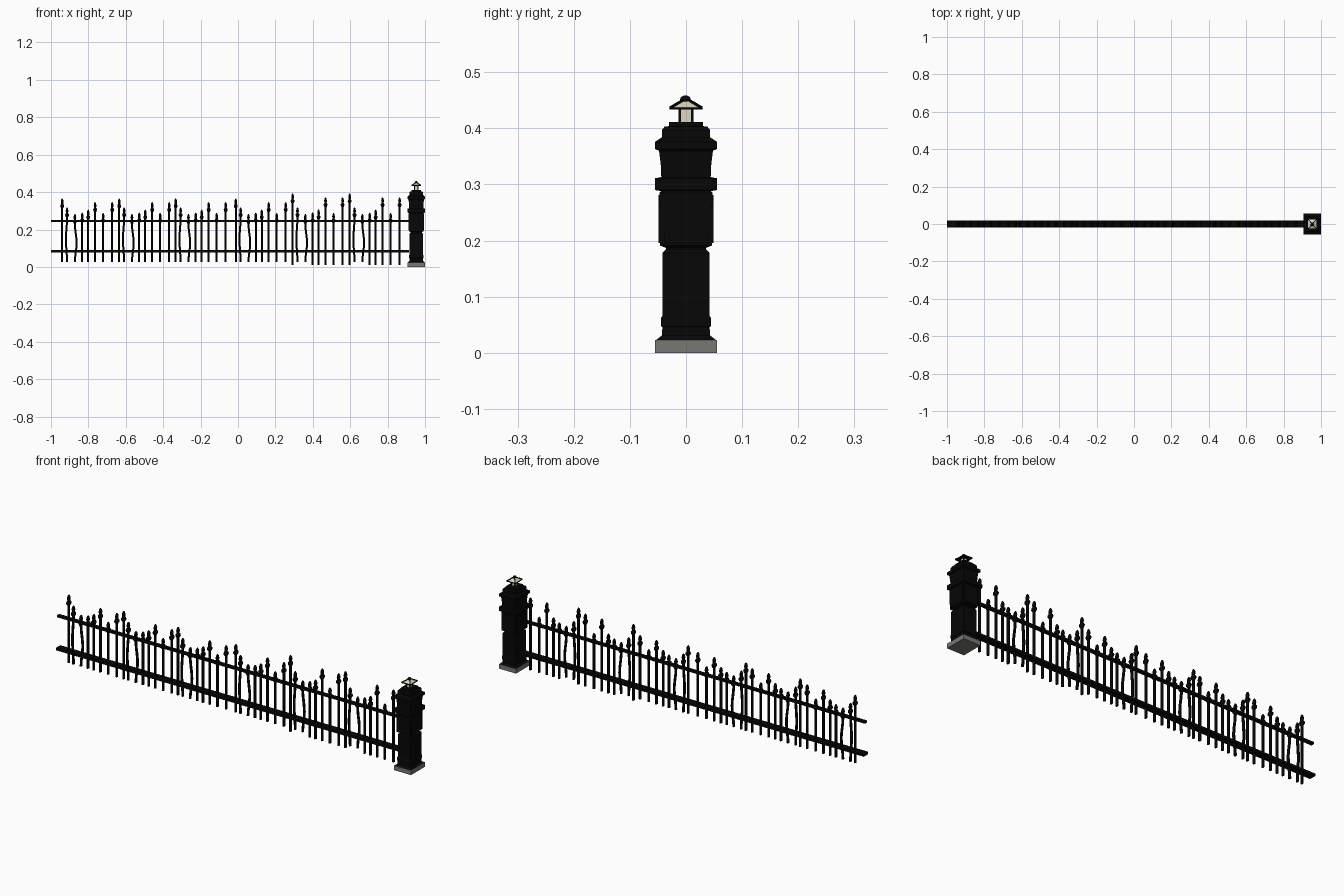
import bpy, bmesh, math
from mathutils import Vector

if "Cube" in bpy.data.objects:
    bpy.data.objects.remove(bpy.data.objects["Cube"])


def material(name, r, g, b):
    m = bpy.data.materials.new(name)
    m.diffuse_color = (r, g, b, 1)
    m.use_nodes = True
    m.node_tree.nodes["Principled BSDF"].inputs["Base Color"].default_value = m.diffuse_color
    return m


BLACK = material("black_iron", 0.002, 0.002, 0.002)
STONE = material("grey_stone", 0.19, 0.185, 0.17)
CREAM = material("cream_glass", 0.72, 0.67, 0.56)


def finish(bm, name, mat, smooth=False):
    bmesh.ops.recalc_face_normals(bm, faces=bm.faces[:])
    me = bpy.data.meshes.new(name)
    bm.to_mesh(me)
    bm.free()
    me.materials.append(mat)
    ob = bpy.data.objects.new(name, me)
    bpy.context.collection.objects.link(ob)
    if smooth:
        bpy.ops.object.select_all(action='DESELECT')
        ob.select_set(True)
        bpy.context.view_layer.objects.active = ob
        bpy.ops.object.shade_smooth_by_angle(angle=math.radians(40))
    return ob


def skin(bm, rings):
    """Bridge a stack of equal rings and cap both ends."""
    rings = [[bm.verts.new(p) for p in r] for r in rings]
    n = len(rings[0])
    for a, b in zip(rings, rings[1:]):
        for i in range(n):
            j = (i + 1) % n
            bm.faces.new((a[i], a[j], b[j], b[i]))
    bm.faces.new(rings[0][::-1])
    bm.faces.new(rings[-1])


def box(name, mat, x0, x1, y0, y1, z0, z1):
    bm = bmesh.new()
    skin(bm, [[(x0, y0, z), (x1, y0, z), (x1, y1, z), (x0, y1, z)] for z in (z0, z1)])
    return finish(bm, name, mat)


def square_stack(name, mat, cx, sx, profile):
    """Square moulding from (half width, height) pairs."""
    bm = bmesh.new()
    skin(bm, [[(cx - w * sx, -w, z), (cx + w * sx, -w, z),
               (cx + w * sx, w, z), (cx - w * sx, w, z)] for w, z in profile])
    return finish(bm, name, mat)


# rails
box("top_rail", BLACK, -1, 0.915, -0.008, 0.008, 0.240, 0.251)
box("bottom_rail", BLACK, -1, 0.915, -0.0175, 0.0175, 0.078, 0.090)


# pickets with spear heads; bow bends the middle sideways
def picket(name, x, bottom, top, bow=0.0):
    bm = bmesh.new()
    shaft_top = top - 0.052
    steps = 12 if bow else 1
    prof = []
    for i in range(steps + 1):
        t = i / steps
        prof.append((0.0058, bottom + (shaft_top - bottom) * t, bow * math.sin(math.pi * t) ** 2))
    # spear head: flared collar, neck, pointed leaf
    for r, d in ((0.0075, 0.050), (0.0115, 0.041), (0.0105, 0.036), (0.006, 0.030),
                 (0.008, 0.018), (0.0055, 0.006), (0.002, 0.0)):
        prof.append((r, top - d, 0))
    n = 8
    skin(bm, [[(x + dx + r * math.cos(math.tau * (k + .5) / n),
                1.4 * r * math.sin(math.tau * (k + .5) / n), z) for k in range(n)]
              for r, z, dx in prof])
    finish(bm, name, BLACK, True)


# (offset, top, bow) of the eight pickets in each repeat
GROUP = [(0, 0.366, 0), (0.026, 0.318, -0.006), (0.068, 0.283, 0.009), (0.107, 0.290, 0),
         (0.139, 0.306, 0), (0.176, 0.346, 0), (0.219, 0.288, 0), (0.267, 0.346, 0)]
for g, start in enumerate((-0.940, -0.635, -0.333, -0.012, 0.292, 0.597)):
    late = g >= 4
    for k, (off, top, bow) in enumerate(GROUP):
        tall = late and k in (0, 5, 7)
        picket(f"picket_{g}_{k}", start + off, 0.01 if late and not bow else 0.026,
               top + (0.026 if tall else 0), bow)

# gate post
CX, SX = 0.953, 0.855
CY_STACK = [
    (0.053, 0.023), (0.043, 0.031), (0.042, 0.046), (0.0445, 0.047), (0.0445, 0.062),
    (0.042, 0.066), (0.042, 0.178), (0.036, 0.184), (0.036, 0.187), (0.046, 0.191),
    (0.047, 0.285), (0.044, 0.288), (0.055, 0.290), (0.055, 0.311), (0.044, 0.313),
    (0.045, 0.335), (0.048, 0.360), (0.055, 0.363), (0.055, 0.376), (0.043, 0.384),
    (0.043, 0.397), (0.038, 0.403), (0.030, 0.404), (0.030, 0.411)]
square_stack("post_base", STONE, CX, SX, [(0.055, 0), (0.055, 0.023)])
square_stack("post_body", BLACK, CX, SX, CY_STACK)

# raised panels on the four sides of the upper block
square_stack("post_panel_front_back", BLACK, CX, 0.76,
             [(0.049, 0.196), (0.049, 0.281)])
box("post_panel_sides", BLACK, CX - 0.0422, CX + 0.0422, -0.039, 0.039, 0.196, 0.281)

# lantern
square_stack("lantern_glass", CREAM, CX, SX, [(0.010, 0.410), (0.010, 0.436)])
for sx in (-1, 1):
    for sy in (-1, 1):
        px, py = CX + sx * 0.009, sy * 0.0108
        box("lantern_post", BLACK, px - .0022, px + .0022, py - .0022, py + .0022, 0.41, 0.437)
square_stack("lantern_roof", CREAM, CX, SX, [(0.027, 0.4365), (0.006, 0.449)])
square_stack("lantern_eave", BLACK, CX, SX, [(0.029, 0.4335), (0.030, 0.4345), (0.029, 0.4375)])


# roof ribs along the four hips
def rib(name, a, b, r):
    a, b = Vector(a), Vector(b)
    d = (b - a).normalized()
    u = d.cross(Vector((0, 0, 1))).normalized()
    v = d.cross(u)
    bm = bmesh.new()
    skin(bm, [[p + u * r + v * r, p - u * r + v * r, p - u * r - v * r, p + u * r - v * r]
              for p in (a, b)])
    finish(bm, name, BLACK)


for sx in (-1, 1):
    for sy in (-1, 1):
        rib("lantern_rib", (CX + sx * 0.0240, sy * 0.0280, 0.4365),
            (CX + sx * 0.004, sy * 0.005, 0.4500), 0.0022)

# ball finial
bm = bmesh.new()
bmesh.ops.create_uvsphere(bm, u_segments=12, v_segments=8, radius=0.0095)
for v in bm.verts:
    v.co = (CX + v.co.x * SX, v.co.y - 0.001, 0.4515 + v.co.z * 0.75)
finish(bm, "lantern_ball", BLACK, True)
